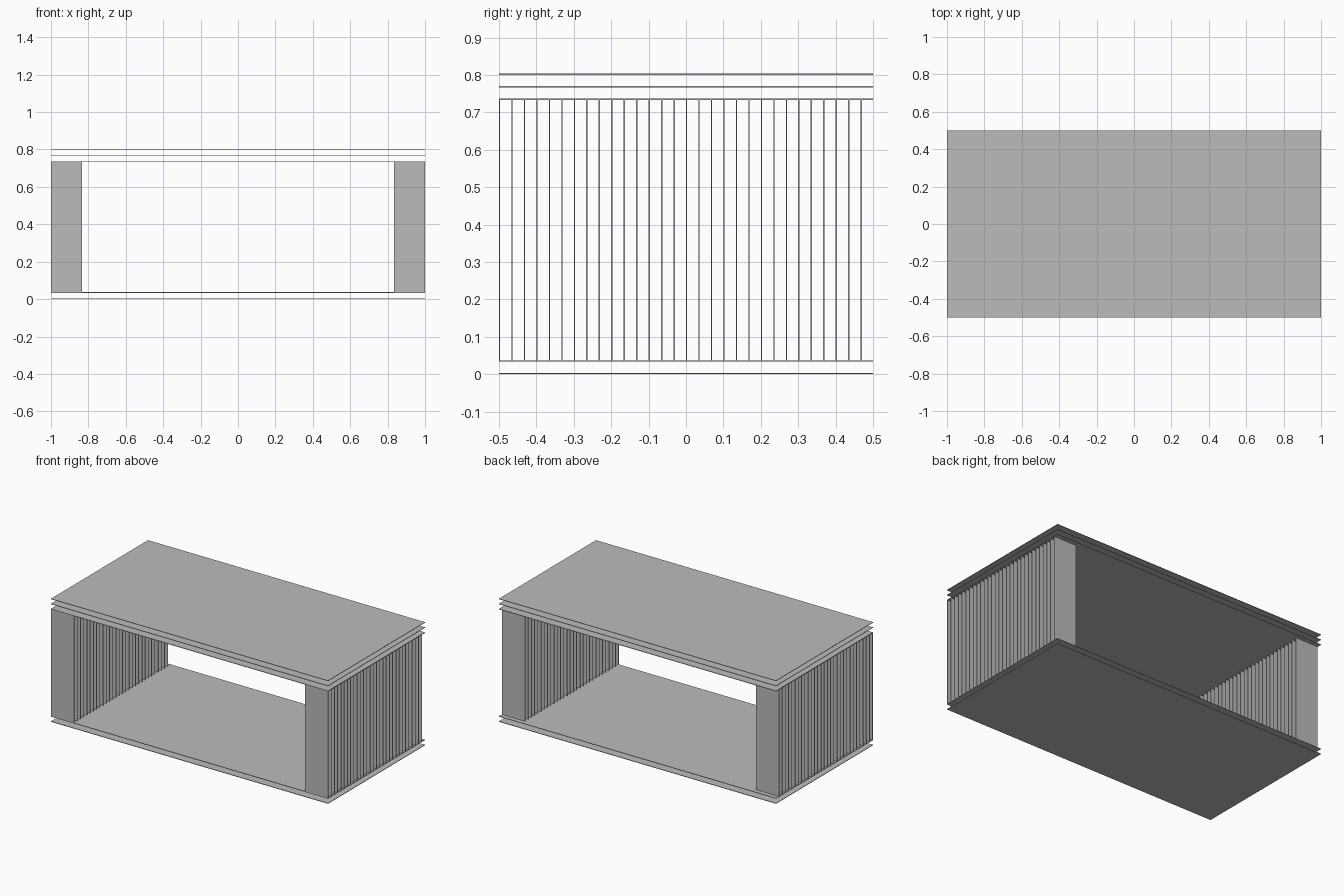
import bpy
import bmesh
from mathutils import Matrix

cube = bpy.data.objects.get("Cube")
if cube:
    bpy.data.objects.remove(cube, do_unlink=True)

# Board proportions: every gap is a multiple of one pitch
PITCH = 1 / 30
THICK = PITCH / 10
SLAT_WIDTH = 5 * PITCH
SLAT_COUNT = 30

grey = bpy.data.materials.new("plain_grey")
grey.use_nodes = True
colour = (0.5, 0.5, 0.5, 1)
grey.diffuse_color = colour
grey.node_tree.nodes["Principled BSDF"].inputs["Base Color"].default_value = colour


def box(name, low, high):
    """Flat-shaded box between two opposite corners."""
    size = [b - a for a, b in zip(low, high)]
    centre = [(a + b) / 2 for a, b in zip(low, high)]
    bm = bmesh.new()
    bmesh.ops.create_cube(bm, size=1, matrix=Matrix.Diagonal((*size, 1)))
    mesh = bpy.data.meshes.new(name)
    bm.to_mesh(mesh)
    bm.free()
    mesh.materials.append(grey)
    obj = bpy.data.objects.new(name, mesh)
    obj.location = centre
    bpy.context.collection.objects.link(obj)
    return obj


# Thin horizontal sheets: two below the slats, three above
sheets = {"bottom_sheet": 0, "lower_sheet": 1, "ceiling_sheet": 22,
          "middle_roof_sheet": 23, "top_sheet": 24}
for name, level in sheets.items():
    z = level * PITCH
    box(name, (-1, -0.5, z), (1, 0.5, z + THICK))

# Rows of upright slats along both ends
for side, x in (("right", -1), ("left", 1 - SLAT_WIDTH)):
    slat = box(side + "_slats", (x, -0.5, PITCH + THICK),
               (x + SLAT_WIDTH, -0.5 + THICK, 22 * PITCH))
    row = slat.modifiers.new("row", 'ARRAY')
    row.count = SLAT_COUNT
    row.use_relative_offset = False
    row.use_constant_offset = True
    row.constant_offset_displace = (0, PITCH, 0)
